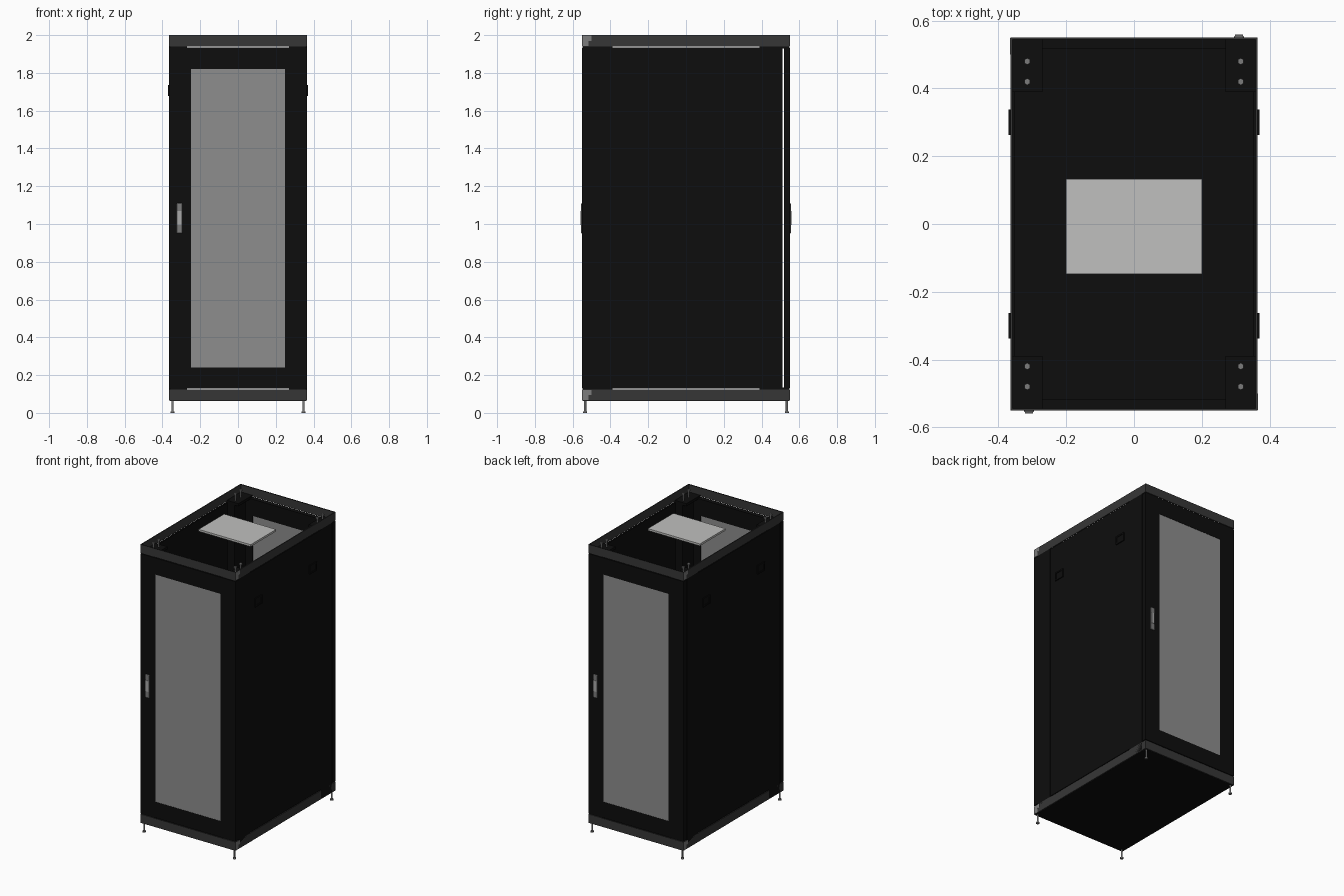
import bpy
import math

cube = bpy.data.objects.get("Cube")
if cube:
    bpy.data.objects.remove(cube, do_unlink=True)


def material(name, r, g, b):
    m = bpy.data.materials.new(name)
    m.use_nodes = True
    m.diffuse_color = (r, g, b, 1)
    m.node_tree.nodes["Principled BSDF"].inputs["Base Color"].default_value = (r, g, b, 1)
    return m


BLACK = material("black steel", 0.004, 0.004, 0.004)
DARK = material("dark grey frame", 0.037, 0.037, 0.037)
MESH = material("door grey", 0.27, 0.27, 0.27)
LIGHT = material("light grey plate", 0.53, 0.53, 0.52)
METAL = material("metal grey", 0.2, 0.2, 0.2)
SILVER = material("silver", 0.4, 0.4, 0.4)

W, D = 0.365, 0.55          # half width and half depth
LOW, HIGH = 0.13, 1.935     # door and panel span
FRAME_H = 0.06


def box(name, x, y, z, mat, bevel=0):
    """Box from (min, max) pairs on each axis."""
    spans = [sorted(s) for s in (x, y, z)]
    bpy.ops.mesh.primitive_cube_add(size=1, location=[(a + b) / 2 for a, b in spans])
    ob = bpy.context.object
    ob.name = name
    ob.scale = [b - a for a, b in spans]
    bpy.ops.object.transform_apply(location=False, rotation=False, scale=True)
    ob.data.materials.append(mat)
    if bevel:
        mod = ob.modifiers.new("bevel", "BEVEL")
        mod.width, mod.segments = bevel, 2
    return ob


def rod(name, x, y, z, radius, mat, sides=12):
    bpy.ops.mesh.primitive_cylinder_add(vertices=sides, radius=radius, depth=z[1] - z[0],
                                        location=(x, y, sum(z) / 2))
    ob = bpy.context.object
    ob.name = name
    ob.data.materials.append(mat)
    bpy.ops.object.shade_smooth_by_angle(angle=math.radians(40))
    return ob


# Top and bottom frame bands
T = 0.006
for level, z0 in (("bottom", 0.065), ("top", 1.94)):
    z = (z0, z0 + FRAME_H)
    for s, side in ((1, "left"), (-1, "right")):
        box(f"{level}_band_{side}", (s * (W - T), s * W), (-D, D), z, DARK)
    for s, side in ((1, "back"), (-1, "front")):
        box(f"{level}_band_{side}", (T - W, W - T), (s * (D - T), s * D), z, DARK)

# Black folded lip along the top of the rim
LIP = (1.998, 2.0)
for s in (1, -1):
    box("rim_lip_side", (s * (W - T), s * W), (-D, D), LIP, BLACK)
    box("rim_lip_end", (-W, W), (s * (D - T), s * D), LIP, BLACK)

# Floor and roof plate
box("floor", (T - W, W - T), (T - D, D - T), (0.064, 0.072), BLACK)
box("roof_plate", (-0.2, 0.2), (-0.147, 0.133), (1.98, 1.994), LIGHT)

# Corner parts
for sx in (1, -1):
    for sy in (1, -1):
        box("corner_post", (sx * 0.30, sx * W), (sy * 0.39, sy * 0.512), (0.07, 1.94), BLACK)
        box("corner_bracket", (sx * 0.27, sx * (W - T)), (sy * 0.39, sy * (D - T)),
            (1.93, 1.948), BLACK)
        box("bottom_bracket", (sx * 0.27, sx * (W - T)), (sy * 0.39, sy * (D - T)),
            (0.12, 0.135), BLACK)
        for y in (0.42, 0.48):
            rod("bolt", sx * 0.315, sy * y, (1.94, 1.992), 0.006, METAL)
            rod("bolt_head", sx * 0.315, sy * y, (1.99, 2.0), 0.01, METAL, 6)
        # Levelling feet
        rod("foot_stem", sx * 0.347, sy * 0.534, (0.005, 0.068), 0.006, METAL)
        rod("foot_base", sx * 0.347, sy * 0.534, (0, 0.008), 0.011, METAL)

# Side panels with square latches
for s, side in ((1, "left"), (-1, "right")):
    box(f"side_panel_{side}", (s * (W - 0.012), s * (W - 0.001)), (-0.389, 0.389), (LOW, HIGH), BLACK)
    for y in (-0.3, 0.3):
        for dy in (-0.033, 0.033):
            box("latch_upright", (s * (W - 0.002), s * 0.371), (y + dy - 0.005, y + dy + 0.005),
                (1.677, 1.737), BLACK)
        for z in (1.682, 1.732):
            box("latch_crossbar", (s * (W - 0.002), s * 0.371), (y - 0.033, y + 0.033),
                (z - 0.005, z + 0.005), BLACK)
        box("latch_pad", (s * (W - 0.002), s * 0.367), (y - 0.03, y + 0.03), (1.687, 1.727), BLACK)

# Doors, the back one turned half round from the front one
GLASS_X, GLASS_LOW, GLASS_HIGH = 0.25, 0.24, 1.82
for s, side in ((-1, "front"), (1, "back")):
    y = (s * 0.518, s * D)
    for x in (-1, 1):
        box(f"{side}_door_stile", (x * GLASS_X, x * W), y, (LOW, HIGH), BLACK)
    box(f"{side}_door_bottom_rail", (-GLASS_X, GLASS_X), y, (LOW, GLASS_LOW), BLACK)
    box(f"{side}_door_top_rail", (-GLASS_X, GLASS_X), y, (GLASS_HIGH, HIGH), BLACK)
    box(f"{side}_door_panel", (-GLASS_X, GLASS_X), (s * 0.522, s * 0.548),
        (GLASS_LOW, GLASS_HIGH), MESH)
    # Handle with a brighter grip
    hx = s * 0.31
    box(f"{side}_handle", (hx - 0.015, hx + 0.015), (s * 0.545, s * 0.556), (0.95, 1.11), METAL, 0.005)
    box(f"{side}_handle_grip", (hx - 0.012, hx + 0.012), (s * 0.55, s * 0.559), (0.995, 1.07), SILVER)
    # Pale corner guards on the frame bands
    for z in (0.067, 1.942):
        box("corner_guard", (-s * (W - 0.001), -s * (W + 0.001)), (s * 0.515, s * (D - 0.001)),
            (z, z + 0.055), METAL)
        box("corner_guard_tip", (-s * (W - 0.001), -s * (W + 0.001)), (s * 0.5, s * 0.515),
            (z + 0.028, z + 0.055), METAL)

# Hinge strip closing the seam behind the front door
box("hinge_strip", (0.35, W), (-0.52, -0.51), (LOW, HIGH), BLACK)
